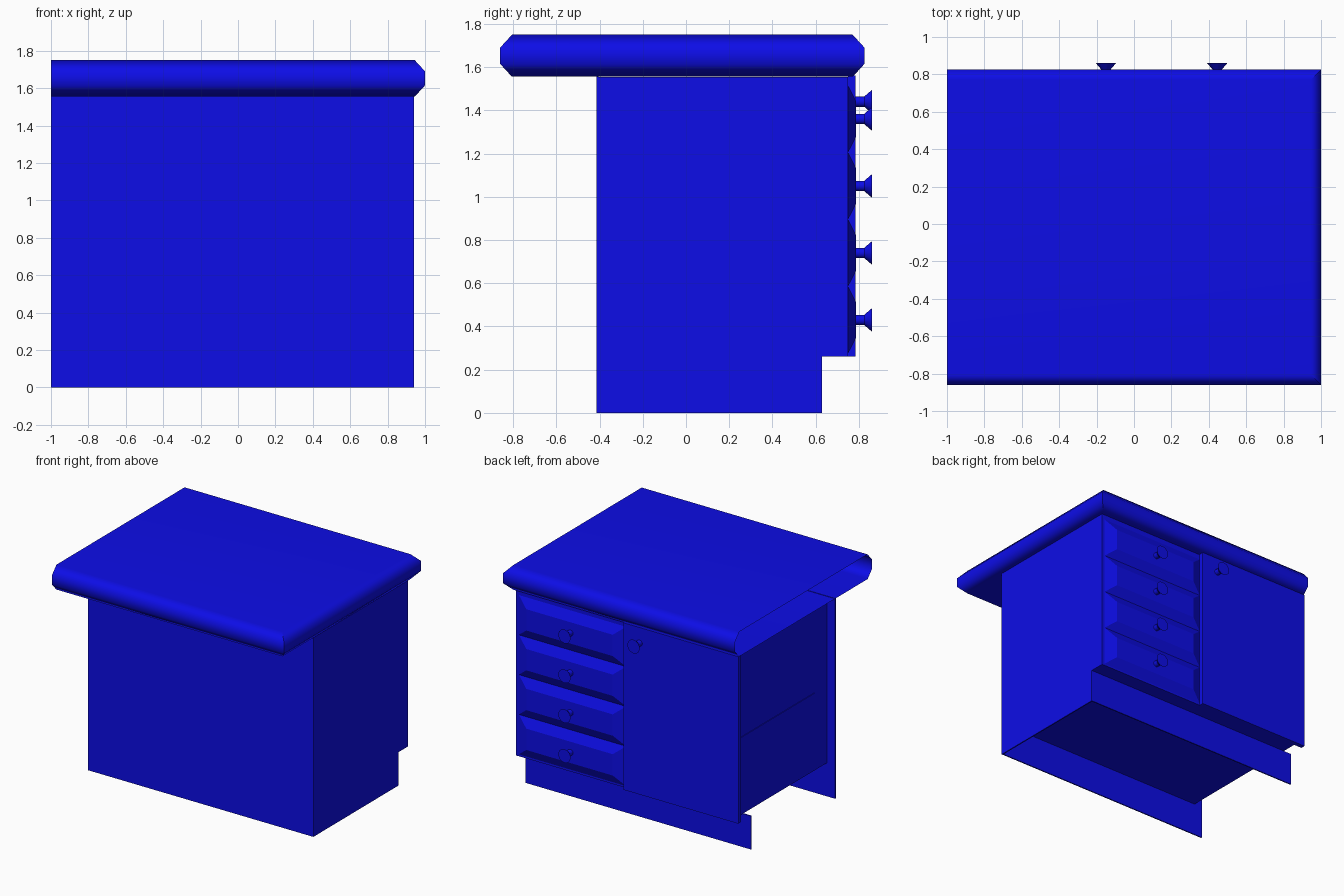
import bpy, bmesh, math

if "Cube" in bpy.data.objects:
    bpy.data.objects.remove(bpy.data.objects["Cube"])

blue = bpy.data.materials.new("blue_paint")
blue.diffuse_color = (0.004, 0.004, 0.8, 1)
blue.use_nodes = True
blue.node_tree.nodes["Principled BSDF"].inputs["Base Color"].default_value = blue.diffuse_color


def finish(name, bm):
    bmesh.ops.recalc_face_normals(bm, faces=bm.faces)
    me = bpy.data.meshes.new(name)
    bm.to_mesh(me)
    bm.free()
    me.materials.append(blue)
    ob = bpy.data.objects.new(name, me)
    bpy.context.collection.objects.link(ob)
    return ob


def smooth(ob, degrees):
    bpy.ops.object.select_all(action='DESELECT')
    ob.select_set(True)
    bpy.context.view_layer.objects.active = ob
    bpy.ops.object.shade_smooth_by_angle(angle=math.radians(degrees))


def box(name, x, y, z):
    bm = bmesh.new()
    for v in bmesh.ops.create_cube(bm, size=1)["verts"]:
        v.co = [(a + b) / 2 + c * (b - a) for (a, b), c in zip((x, y, z), v.co)]
    return finish(name, bm)


# Cabinet body, long panels and recessed toe kick
box("carcass", (-0.93, 0.94), (-0.41, 0.75), (0.26, 1.555))
box("front_panel", (-1, 0.94), (-0.415, -0.405), (0, 1.56))
box("right_panel_foot", (0.93, 0.94), (-0.41, 0.63), (0, 0.27))
box("toe_kick", (-1, 0.94), (0.62, 0.63), (0, 0.26))
box("shelf_edge", (-0.935, -0.90), (-0.25, 0.74), (0.855, 0.865))

# Flat door on the back
box("door", (-1, -0.01), (0.75, 0.785), (0.26, 1.56))


# Drawer fronts with wide chamfers
def drawer_front(name, x0, x1, z0, z1):
    bm = bmesh.new()
    rings = []
    for y, ix, iz in ((0.75, 0, 0), (0.787, 0.09, 0.072)):
        a, b, c, d = x0 + ix, x1 - ix, z0 + iz, z1 - iz
        rings.append([bm.verts.new(p) for p in ((a, y, c), (b, y, c), (b, y, d), (a, y, d))])
    for i in range(4):
        j = (i + 1) % 4
        bm.faces.new((rings[0][i], rings[0][j], rings[1][j], rings[1][i]))
    for r in rings:
        bm.faces.new(r)
    finish(name, bm)


# Turned knobs: short stem flaring to a flat cap
def knob(name, x, z, n=12):
    bm = bmesh.new()
    rings = []
    for y, r in ((0.78, 0.024), (0.825, 0.024), (0.86, 0.054)):
        rings.append([bm.verts.new((x + r * math.cos(2 * math.pi * k / n), y,
                                    z + r * math.sin(2 * math.pi * k / n))) for k in range(n)])
    for a, b in zip(rings, rings[1:]):
        for i in range(n):
            j = (i + 1) % n
            bm.faces.new((a[i], a[j], b[j], b[i]))
    bm.faces.new(rings[-1])
    smooth(finish(name, bm), 35)


for i in range(4):
    z = 0.43 + 0.31 * i
    drawer_front(f"drawer_front_{i + 1}", -0.01, 0.915, z - 0.155, z + 0.155)
    knob(f"drawer_knob_{i + 1}", 0.445, z)
knob("door_knob", -0.15, 1.44)

# Countertop with rounded rim on three sides, open at the left end
bm = bmesh.new()
levels = []
for z, inset in ((1.557, 0.053), (1.615, 0), (1.69, 0), (1.75, 0.055)):
    xr, yf, yb = 1 - inset, -0.86 + inset, 0.826 - inset
    levels.append([bm.verts.new(p) for p in ((-1, yf, z), (xr, yf, z), (xr, yb, z), (-1, yb, z))])
for a, b in zip(levels, levels[1:]):
    for i in range(3):
        bm.faces.new((a[i], a[i + 1], b[i + 1], b[i]))
bm.faces.new(levels[0])
bm.faces.new(levels[-1])
top = finish("countertop", bm)
smooth(top, 60)
top.modifiers.new("weighted", 'WEIGHTED_NORMAL').keep_sharp = True
